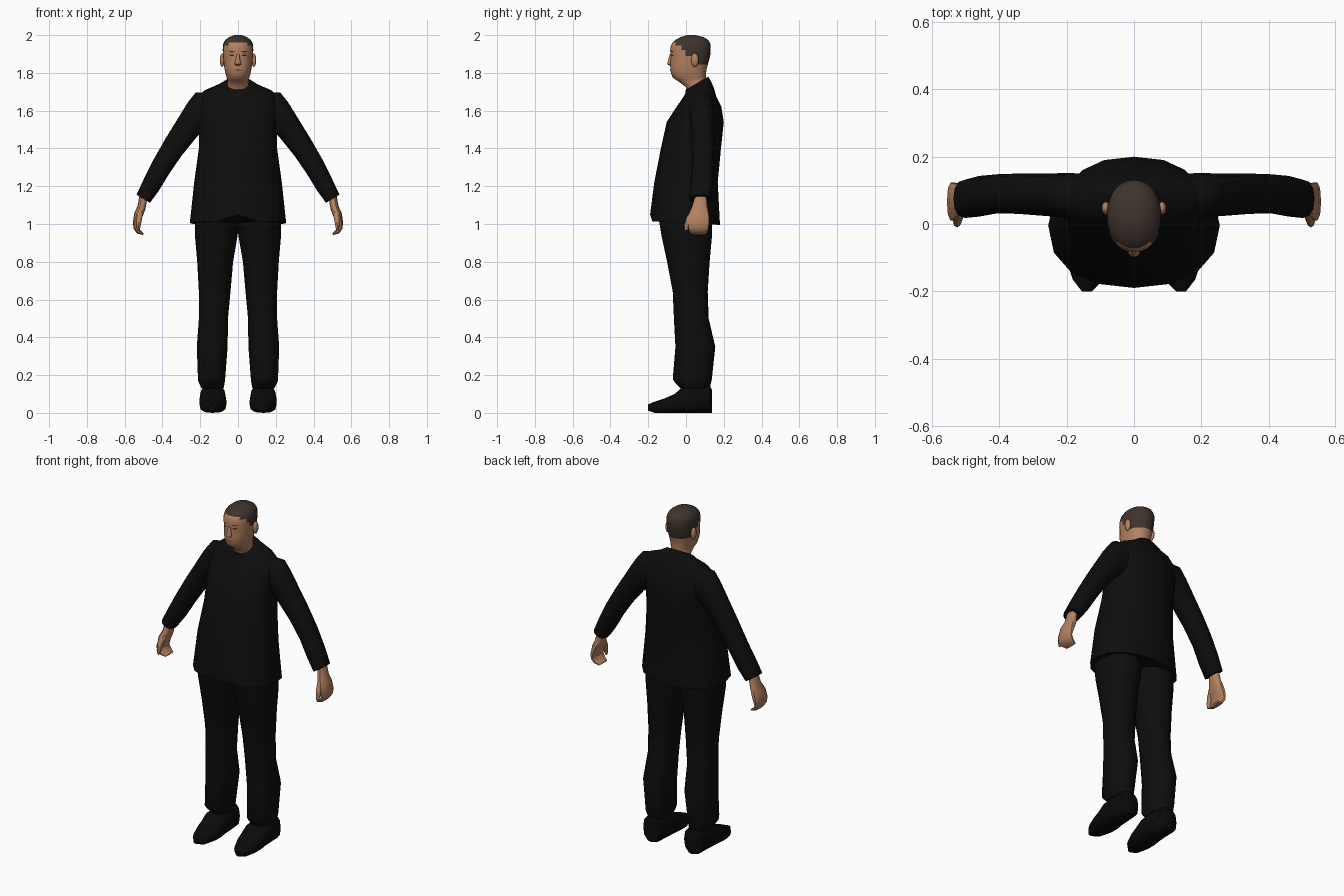
import bpy, bmesh, math
from mathutils import Vector
from mathutils.bvhtree import BVHTree

cube = bpy.data.objects.get("Cube")
if cube:
    bpy.data.objects.remove(cube)


def material(name, color, rough=0.8):
    mat = bpy.data.materials.new(name)
    mat.use_nodes = True
    mat.diffuse_color = (*color, 1)
    shader = mat.node_tree.nodes["Principled BSDF"]
    shader.inputs["Base Color"].default_value = (*color, 1)
    shader.inputs["Roughness"].default_value = rough
    return mat


BLACK = material("black cloth", (.004, .004, .004))
LEATHER = material("black leather", (.003, .003, .003), .6)
SKIN = material("warm skin", (.46, .225, .12))
HAIR = material("dark brown hair", (.05, .034, .026))
LIPS = material("lip brown", (.27, .11, .065))
EYES = material("eye dark", (.05, .025, .018))


def finish(name, bm, mats, mirror=False, angle=50):
    """Turn a bmesh into a named, smooth shaded object."""
    bmesh.ops.recalc_face_normals(bm, faces=bm.faces)
    mesh = bpy.data.meshes.new(name)
    bm.to_mesh(mesh)
    bm.free()
    obj = bpy.data.objects.new(name, mesh)
    bpy.context.collection.objects.link(obj)
    for mat in mats:
        mesh.materials.append(mat)
    bpy.ops.object.select_all(action='DESELECT')
    obj.select_set(True)
    bpy.context.view_layer.objects.active = obj
    bpy.ops.object.shade_smooth_by_angle(angle=math.radians(angle))
    if mirror:
        obj.modifiers.new("Mirror", 'MIRROR').use_mirror_merge = False
    return obj


def span(ax, az, bx, bz, front, back, tilt=0):
    """Ring between an outer and an inner point, with a depth range."""
    centre = Vector((ax + bx, front + back, az + bz)) / 2
    return centre, Vector((ax - bx, 0, az - bz)) / 2, Vector((0, (back - front) / 2, tilt))


def level(z, half, front, back, tilt=0):
    return span(half, z, -half, z, front, back, tilt)


def loft(rings, sides=12, power=2.0):
    """Skin a row of rounded rings and cap both ends."""
    bm = bmesh.new()
    rows = []
    for centre, u, v in rings:
        row = []
        for i in range(sides):
            a = math.tau * i / sides
            c, s = math.cos(a), math.sin(a)
            c = math.copysign(abs(c) ** (2 / power), c)
            s = math.copysign(abs(s) ** (2 / power), s)
            row.append(bm.verts.new(centre + u * c + v * s))
        rows.append(row)
    for low, high in zip(rows, rows[1:]):
        for i in range(sides):
            j = (i + 1) % sides
            bm.faces.new((low[i], low[j], high[j], high[i]))
    bm.faces.new(rows[0])
    bm.faces.new(rows[-1])
    bm.verts.index_update()
    return bm


# Jacket body, with a small notch at the front of the hem
jacket = loft([level(*r) for r in (
    (1.005, .255, -.19, .18, -.01),
    (1.22, .232, -.168, .168),
    (1.40, .207, -.133, .185),
    (1.54, .205, -.102, .20),
    (1.62, .21, -.05, .187),
    (1.675, .212, -.012, .16),
    (1.705, .18, -.004, .148, .015),
    (1.728, .11, -.002, .132, .028),
    (1.744, .073, -.004, .118, .036))], 16, 2.3)
jacket.verts.ensure_lookup_table()
jacket.verts[12].co.z += .035
finish("jacket", jacket, [BLACK], angle=60)

# Sleeves
finish("sleeves", loft([span(*r) for r in (
    (.15, 1.70, .15, 1.50, .01, .15),
    (.225, 1.695, .198, 1.48, .018, .152),
    (.265, 1.645, .215, 1.465, .022, .15),
    (.385, 1.45, .30, 1.36, .03, .15),
    (.445, 1.345, .365, 1.265, .032, .148),
    (.50, 1.235, .42, 1.175, .022, .143),
    (.537, 1.155, .466, 1.112, .018, .132))], 12, 2.3), [BLACK], True)

# Hands: curled palm and thumb
finish("hands", loft([span(*r) for r in (
    (.522, 1.15, .482, 1.125, .045, .11),
    (.532, 1.095, .49, 1.08, .03, .115),
    (.55, 1.055, .503, 1.045, .012, .122),
    (.556, 1.01, .52, 1.01, .008, .125),
    (.553, .975, .53, .985, .012, .12),
    (.535, .95, .515, .965, .018, .115),
    (.503, .942, .498, .95, .03, .105))], 10, 2.6), [SKIN], True)
finish("thumbs", loft([span(*r) for r in (
    (.535, 1.08, .50, 1.07, .025, .06),
    (.54, 1.03, .508, 1.03, .0, .035),
    (.537, .99, .515, .99, -.01, .018),
    (.53, .965, .52, .965, -.006, .008))], 8), [SKIN], True)

# Trouser legs
finish("trousers", loft([span(outer, z, inner, z, front, back) for z, outer, inner, front, back in (
    (1.06, .225, -.01, -.15, .14),
    (.94, .228, .002, -.13, .138),
    (.80, .216, .026, -.10, .125),
    (.64, .207, .04, -.07, .115),
    (.50, .207, .053, -.064, .12),
    (.35, .218, .055, -.056, .155),
    (.18, .212, .068, -.07, .137),
    (.165, .21, .07, -.062, .134),
    (.13, .192, .076, -.03, .125))], 12, 2.3), [BLACK], True)

# Shoes, lofted from heel to toe
shoe_rings = []
for y, outer, inner, top in (
        (.138, .17, .10, .12), (.125, .195, .075, .145), (.05, .20, .066, .15),
        (-.02, .205, .062, .135), (-.06, .205, .06, .10), (-.11, .20, .068, .078),
        (-.165, .182, .09, .06), (-.20, .155, .125, .045)):
    base = .012 if y < -.18 else 0
    shoe_rings.append((Vector(((outer + inner) / 2, y, (top + base) / 2)),
                       Vector(((outer - inner) / 2, 0, 0)),
                       Vector((0, 0, (top - base) / 2))))
finish("shoes", loft(shoe_rings, 12, 2.8), [LEATHER], True)

# Head and neck; hair is chosen by a sloping hairline
head = loft([level(*r) for r in (
    (1.695, .062, .004, .11, .03),
    (1.74, .057, .0, .106, .015),
    (1.758, .054, -.045, .104),
    (1.775, .06, -.07, .105),
    (1.80, .067, -.08, .106),
    (1.825, .072, -.083, .11),
    (1.845, .075, -.084, .116),
    (1.89, .079, -.081, .128),
    (1.92, .081, -.084, .131),
    (1.945, .08, -.08, .131),
    (1.96, .076, -.072, .127),
    (1.975, .067, -.056, .117),
    (1.99, .047, -.028, .092),
    (2.0, .018, .008, .05))], 28, 2.15)
for face in head.faces:
    spot = face.calc_center_median()
    hairline = .04 - 1.1 * (spot.z - 1.867)
    if spot.z > 1.96 or (spot.z > 1.845 and spot.y > hairline):
        face.material_index = 1
surface = BVHTree.FromBMesh(head)
finish("head", head, [SKIN, HAIR], angle=70)


def ball(name, place, size, mat, mirror=False):
    bm = bmesh.new()
    bmesh.ops.create_uvsphere(bm, u_segments=10, v_segments=8, radius=1)
    bmesh.ops.scale(bm, vec=size, verts=bm.verts)
    bmesh.ops.translate(bm, vec=place, verts=bm.verts)
    finish(name, bm, [mat], mirror, 80)


ball("ears", (.084, .047, 1.868), (.013, .02, .036), SKIN, True)

# Nose
finish("nose", loft([level(*r) for r in (
    (1.84, .012, -.09, -.07),
    (1.846, .018, -.099, -.07),
    (1.86, .014, -.097, -.07),
    (1.90, .007, -.086, -.07))], 8), [SKIN], angle=60)


def face_plate(name, x, z, width, height, mat, mirror=False):
    """Thin painted patch that follows the front of the head."""
    bm = bmesh.new()
    bmesh.ops.create_grid(bm, x_segments=6, y_segments=2, size=.5)
    for vert in bm.verts:
        taper = 1 - 2.4 * vert.co.x ** 2
        start = Vector((x + vert.co.x * width, -1, z + vert.co.y * height * taper))
        hit = surface.ray_cast(start, Vector((0, 1, 0)))[0]
        vert.co = hit - Vector((0, .002, 0))
    finish(name, bm, [mat], mirror)


face_plate("eyes", .033, 1.893, .026, .009, EYES, True)
face_plate("eyebrows", .034, 1.912, .036, .006, HAIR, True)
face_plate("mouth", 0, 1.814, .046, .012, LIPS)
